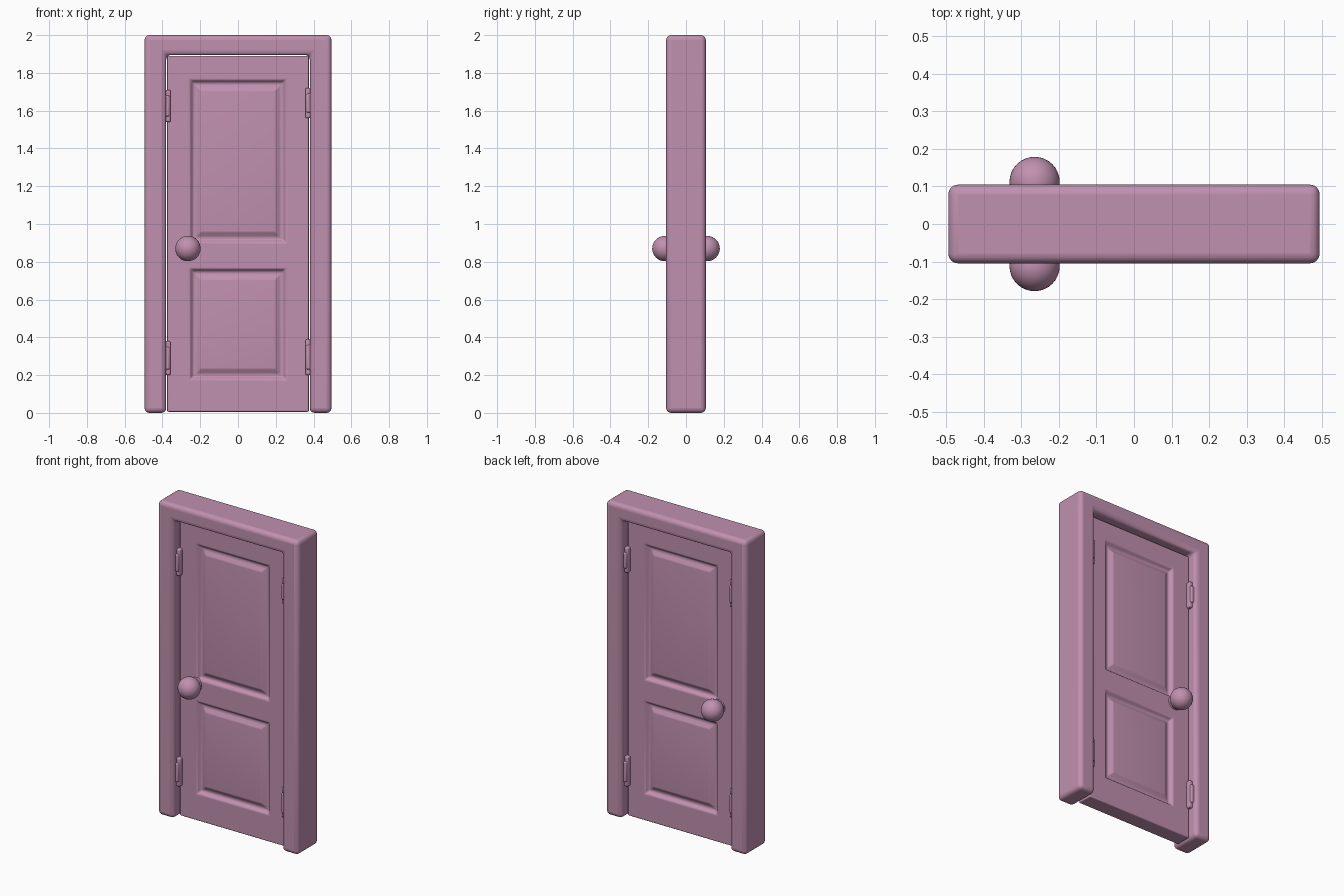
import bpy, bmesh, math
from mathutils import Matrix, Vector

if "Cube" in bpy.data.objects:
    bpy.data.objects.remove(bpy.data.objects["Cube"])

mat = bpy.data.materials.new("dusty_pink")
mat.diffuse_color = (0.53, 0.28, 0.43, 1)
mat.use_nodes = True
mat.node_tree.nodes["Principled BSDF"].inputs["Base Color"].default_value = mat.diffuse_color


def finish(name, bm, bevel=0, segments=3):
    bmesh.ops.recalc_face_normals(bm, faces=bm.faces[:])
    me = bpy.data.meshes.new(name)
    bm.to_mesh(me)
    bm.free()
    me.materials.append(mat)
    ob = bpy.data.objects.new(name, me)
    bpy.context.collection.objects.link(ob)
    if bevel:
        m = ob.modifiers.new("round", 'BEVEL')
        m.width, m.segments = bevel, segments
        m.limit_method, m.angle_limit = 'ANGLE', math.radians(25)
    bpy.ops.object.select_all(action='DESELECT')
    ob.select_set(True)
    bpy.context.view_layer.objects.active = ob
    bpy.ops.object.shade_smooth_by_angle(angle=math.radians(40))
    return ob


def box(lo, hi):
    bm = bmesh.new()
    bmesh.ops.create_cube(bm, size=1)
    lo, hi = Vector(lo), Vector(hi)
    for v in bm.verts:
        v.co = (lo + hi) / 2 + v.co * (hi - lo)
    return bm


# Frame: upside-down U outline extruded through the wall depth
bm = bmesh.new()
outline = [(-.495, 0), (-.38, 0), (-.38, 1.895), (.38, 1.895),
           (.38, 0), (.495, 0), (.495, 2), (-.495, 2)]
face = bm.faces.new([bm.verts.new((x, -.105, z)) for x, z in outline])
ext = bmesh.ops.extrude_face_region(bm, geom=[face])
for v in ext["geom"]:
    if isinstance(v, bmesh.types.BMVert):
        v.co.y = .105
finish("frame", bm, .026, 4)

# Door slab: cut into cells, then two panel cells per side get a groove
bm = box((-.375, -.05, .006), (.375, .05, 1.889))
cuts = [((x, 0, 0), (1, 0, 0)) for x in (-.255, .255)]
cuts += [((0, 0, z), (0, 0, 1)) for z in (.175, .765, .90, 1.765)]
for co, no in cuts:
    bmesh.ops.bisect_plane(bm, geom=bm.verts[:] + bm.edges[:] + bm.faces[:],
                           plane_co=co, plane_no=no)
bm.normal_update()
panels = []
for f in bm.faces:
    c = f.calc_center_median()
    if abs(f.normal.y) > .9 and abs(c.x) < .1 and (.2 < c.z < .7 or 1 < c.z < 1.7):
        panels.append(f)
for thick, depth in ((.018, -.02), (.014, 0), (.026, .018)):
    bmesh.ops.inset_individual(bm, faces=panels, thickness=thick, depth=depth,
                               use_even_offset=True)
finish("door_panel", bm, .006, 3)

# Hinges: rounded leaves on both jambs, showing on both faces
for side, spans in ((-1, ((.2, .38), (1.54, 1.71))), (1, ((.2, .39), (1.56, 1.72)))):
    for z0, z1 in spans:
        xs = sorted((side * .357, side * .39))
        finish("hinge", box((xs[0], -.075, z0), (xs[1], .075, z1)), .008, 3)
        inset = sorted((side * .362, side * .39))
        finish("hinge_pin", box((inset[0], -.085, z0 + .03), (inset[1], .085, z1 - .03)), .008, 3)

# Knobs: ball plus short stem on each face
for y in (-1, 1):
    bm = bmesh.new()
    bmesh.ops.create_uvsphere(bm, u_segments=32, v_segments=20, radius=.067,
                              matrix=Matrix.Translation((-.265, y * .112, .87)))
    finish("knob", bm)
    bm = bmesh.new()
    bmesh.ops.create_cone(bm, cap_ends=True, segments=32, radius1=.045, radius2=.045,
                          depth=.06, matrix=Matrix.Translation((-.265, y * .05, .87))
                          @ Matrix.Rotation(math.pi / 2, 4, 'X'))
    finish("knob_stem", bm, .006, 2)
